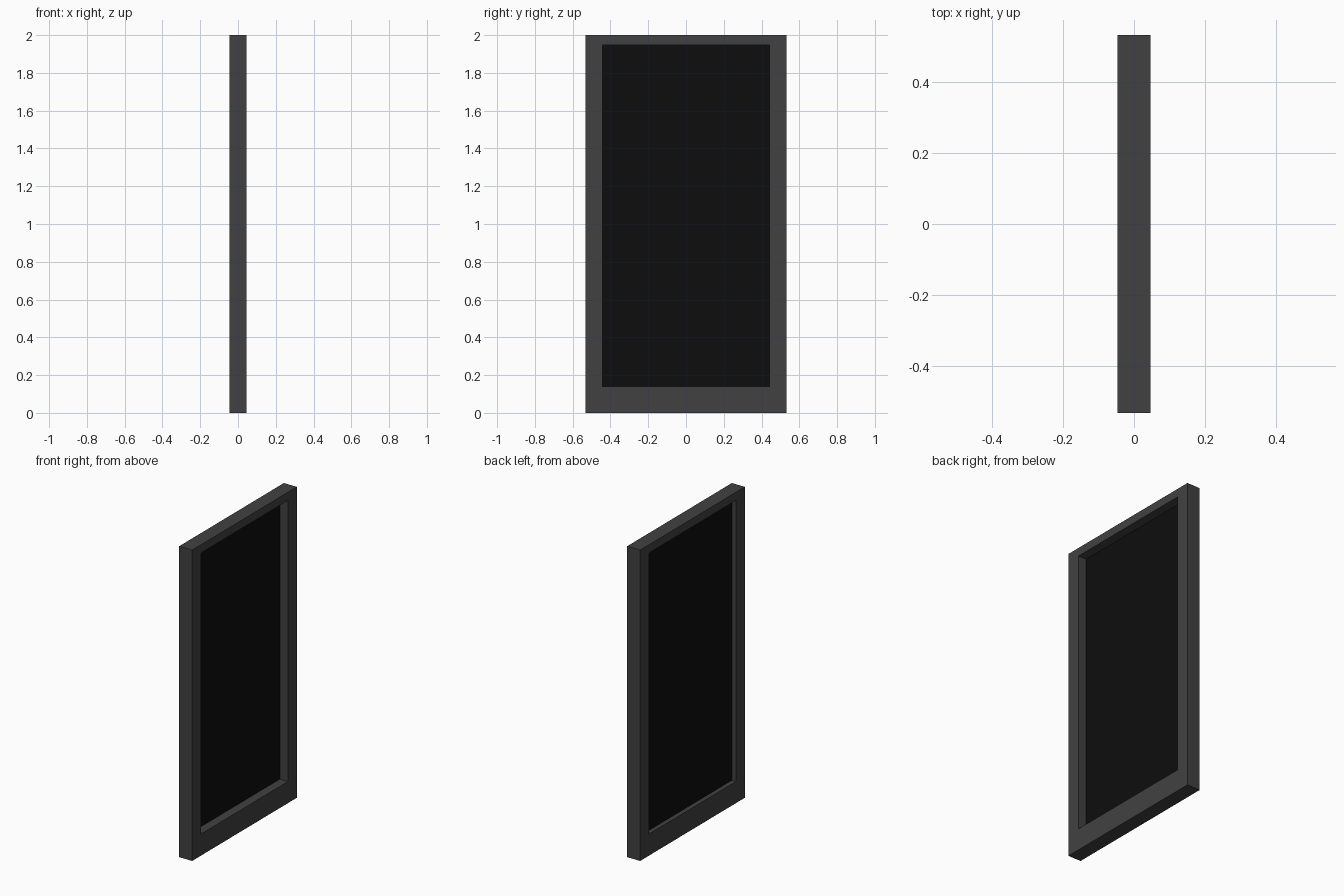
import bpy, bmesh

if "Cube" in bpy.data.objects:
    bpy.data.objects.remove(bpy.data.objects["Cube"])

HALF_T = 0.046                      # half thickness of the frame
OUTER = (-0.532, 0.532, 0.0, 2.0)   # y min, y max, z min, z max
INNER = (-0.442, 0.442, 0.139, 1.947)


def material(name, value):
    mat = bpy.data.materials.new(name)
    mat.diffuse_color = (value, value, value * 1.03, 1)
    mat.use_nodes = True
    mat.node_tree.nodes["Principled BSDF"].inputs["Base Color"].default_value = mat.diffuse_color
    return mat


def loop(bm, rect, x):
    y0, y1, z0, z1 = rect
    return [bm.verts.new((x, y, z)) for y, z in ((y0, z0), (y1, z0), (y1, z1), (y0, z1))]


def finish(bm, name, mat):
    bmesh.ops.recalc_face_normals(bm, faces=bm.faces)
    mesh = bpy.data.meshes.new(name)
    bm.to_mesh(mesh)
    bm.free()
    mesh.materials.append(mat)
    obj = bpy.data.objects.new(name, mesh)
    bpy.context.collection.objects.link(obj)
    return obj


# Frame: rectangular loops bridged around the section
bm = bmesh.new()
rings = [loop(bm, OUTER, -HALF_T), loop(bm, OUTER, HALF_T),
         loop(bm, INNER, HALF_T), loop(bm, INNER, -HALF_T)]
for k in range(4):
    a, b = rings[k], rings[(k + 1) % 4]
    for i in range(4):
        j = (i + 1) % 4
        bm.faces.new((a[i], a[j], b[j], b[i]))
finish(bm, "door_frame", material("frame_grey", 0.053))

# Dark pane: thin sheet set back from the +x side
bm = bmesh.new()
x0, x1 = -0.017, -0.012
y0, y1, z0, z1 = INNER
bmesh.ops.create_cube(bm, size=1)
bmesh.ops.scale(bm, vec=(x1 - x0, y1 - y0, z1 - z0), verts=bm.verts)
bmesh.ops.translate(bm, vec=((x0 + x1) / 2, 0, (z0 + z1) / 2), verts=bm.verts)
finish(bm, "dark_pane", material("pane_black", 0.004))
